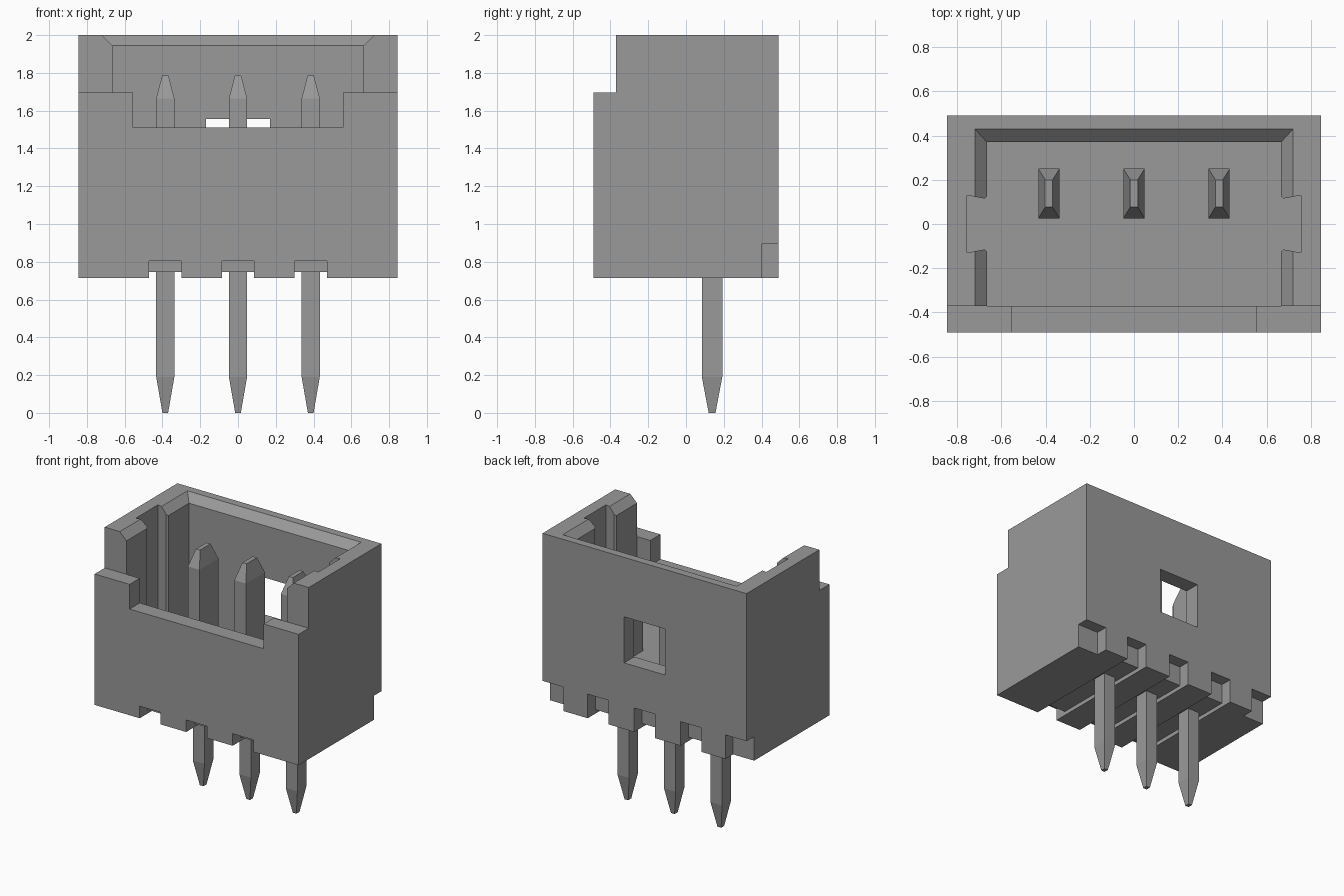
import bpy, bmesh

if "Cube" in bpy.data.objects:
    bpy.data.objects.remove(bpy.data.objects["Cube"], do_unlink=True)

grey = bpy.data.materials.new("mid_grey")
grey.use_nodes = True
grey.diffuse_color = (0.32, 0.32, 0.32, 1)
grey.node_tree.nodes["Principled BSDF"].inputs["Base Color"].default_value = (0.32, 0.32, 0.32, 1)


def loft(name, rings):
    """Solid from a stack of matching point rings, capped at both ends."""
    bm = bmesh.new()
    rows = [[bm.verts.new(p) for p in ring] for ring in rings]
    n = len(rows[0])
    for a, b in zip(rows, rows[1:]):
        for i in range(n):
            j = (i + 1) % n
            bm.faces.new((a[i], a[j], b[j], b[i]))
    bm.faces.new(rows[0][::-1])
    bm.faces.new(rows[-1])
    bmesh.ops.recalc_face_normals(bm, faces=bm.faces[:])
    mesh = bpy.data.meshes.new(name)
    bm.to_mesh(mesh)
    bm.free()
    mesh.materials.append(grey)
    ob = bpy.data.objects.new(name, mesh)
    bpy.context.scene.collection.objects.link(ob)
    return ob


def rect(x0, x1, y0, y1, z):
    return [(x0, y0, z), (x1, y0, z), (x1, y1, z), (x0, y1, z)]


def box(name, x0, x1, y0, y1, z0, z1):
    return loft(name, [rect(x0, x1, y0, y1, z0), rect(x0, x1, y0, y1, z1)])


def cut(target, cutter):
    """Subtract the cutter, keep the result and drop the cutter."""
    cutter.hide_render = True
    mod = target.modifiers.new("cut", 'BOOLEAN')
    mod.operation = 'DIFFERENCE'
    mod.solver = 'EXACT'
    mod.object = cutter
    bpy.context.view_layer.update()
    deps = bpy.context.evaluated_depsgraph_get()
    result = bpy.data.meshes.new_from_object(target.evaluated_get(deps))
    target.modifiers.clear()
    target.data = result
    bpy.data.objects.remove(cutter, do_unlink=True)


PITCH = 0.385
FLOOR = 1.08

# Housing shell with its cavity and bevelled rim
housing = box("housing", -0.845, 0.845, -0.49, 0.49, 0.715, 2.0)
cut(housing, box("cavity", -0.665, 0.665, -0.37, 0.37, FLOOR, 2.2))
cut(housing, loft("rim_bevel", [rect(-0.61, 0.61, -0.6, 0.31, 1.89),
                                rect(-0.775, 0.775, -0.6, 0.49, 2.055)]))

# Lowered front wall with a wide notch
cut(housing, box("front_step", -1, 1, -0.6, -0.37, 1.695, 2.2))
cut(housing, box("front_notch", -0.555, 0.555, -0.6, -0.3, 1.51, 2.2))

# Keying slots inside the two end walls
for s in (-1, 1):
    half = [(0.6, 0.13), (0.66, 0.13), (0.675, 0.115), (0.755, 0.13)]
    plan = half + [(x, -y) for x, y in half[::-1]]
    cut(housing, loft("key_slot", [[(s * x, y, z) for x, y in plan] for z in (FLOOR, 2.2)]))

# Window in the back wall
cut(housing, box("back_window", -0.17, 0.17, 0.3, 0.6, 1.21, 1.555))

# Channels and pockets under the base, one set per pin
for i in (-1, 0, 1):
    a, b = i * PITCH - 0.086, i * PITCH + 0.086
    cut(housing, box("base_channel", a, b, -0.6, 0.6, 0.6, 0.745))
    cut(housing, box("front_pocket", a, b, -0.6, -0.40, 0.6, 0.805))
    cut(housing, box("back_pocket", a, b, 0.40, 0.6, 0.6, 0.895))

# Back corner reliefs
for s in (-1, 1):
    x0, x1 = sorted((s * 0.67, s * 1.0))
    cut(housing, box("corner_relief", x0, x1, 0.40, 0.6, 0.6, 0.895))

# Contact pins: narrow tapered tail below, wider tapered blade above
for i, side in ((-1, "right"), (0, "middle"), (1, "left")):
    x, y = i * PITCH, 0.138
    sections = [(0.015, 0.018, 0.0), (0.048, 0.054, 0.19), (0.048, 0.054, 0.95),
                (0.048, 0.112, 0.95), (0.048, 0.112, 1.665), (0.017, 0.062, 1.785)]
    loft(side + "_pin", [rect(x - w, x + w, y - d, y + d, z) for w, d, z in sections])
